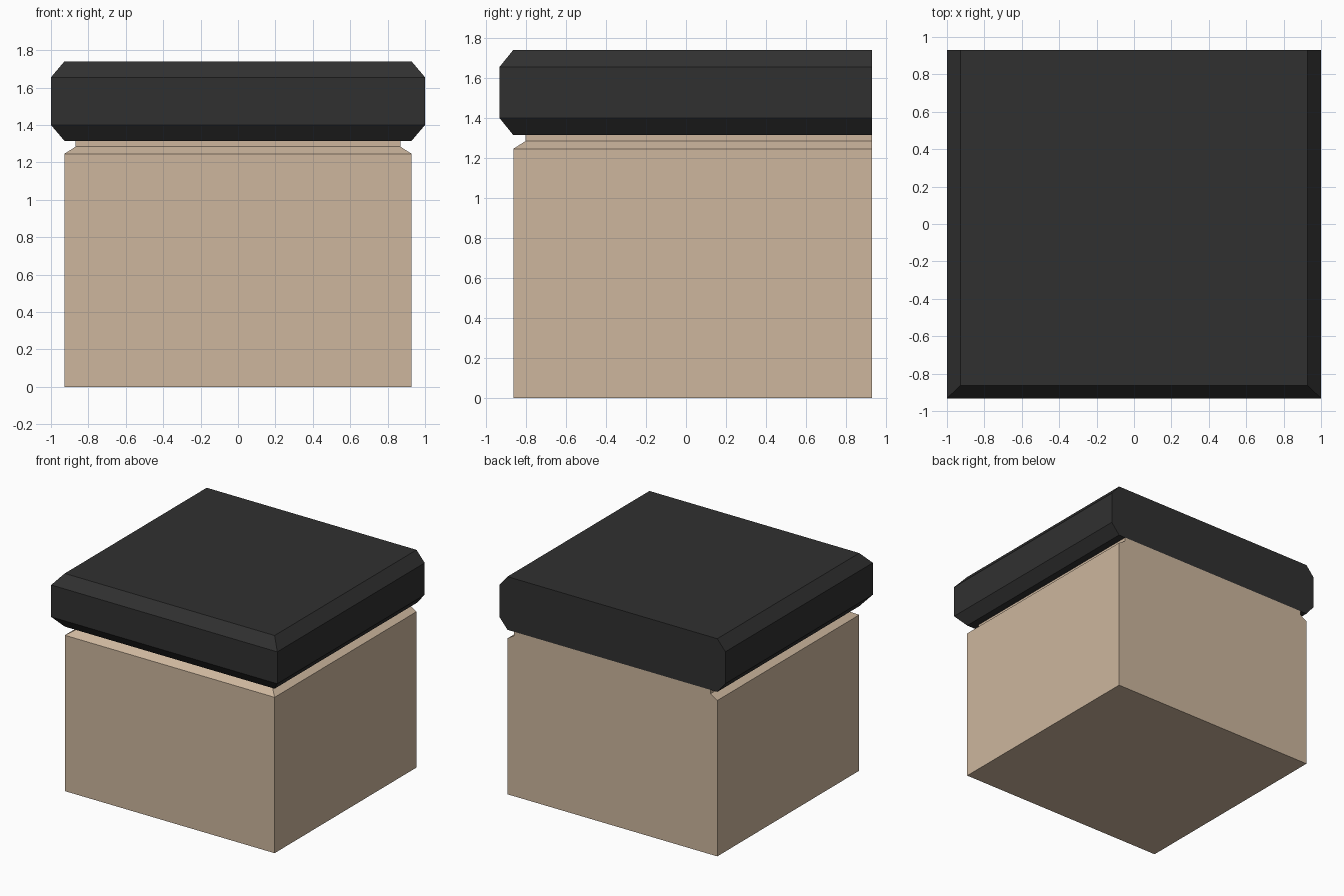
import bpy, bmesh

if "Cube" in bpy.data.objects:
    bpy.data.objects.remove(bpy.data.objects["Cube"])

BACK = 0.93  # flat back plane shared by every part


def material(name, rgb):
    m = bpy.data.materials.new(name)
    m.diffuse_color = (*rgb, 1)
    m.use_nodes = True
    m.node_tree.nodes["Principled BSDF"].inputs["Base Color"].default_value = m.diffuse_color
    return m


def stacked_box(name, profile, mat, cap_top=True):
    """Loft rectangles (half width, front y, z) with a flush, flat back."""
    bm = bmesh.new()
    rings = [[bm.verts.new(p) for p in ((-w, f, z), (w, f, z), (w, BACK, z), (-w, BACK, z))]
             for w, f, z in profile]
    for a, b in zip(rings, rings[1:]):
        for i in range(4):
            j = (i + 1) % 4
            bm.faces.new((a[i], a[j], b[j], b[i]))
    bm.faces.new(rings[0][::-1])
    if cap_top:
        bm.faces.new(rings[-1])
    bm.normal_update()
    mesh = bpy.data.meshes.new(name)
    bm.to_mesh(mesh)
    bm.free()
    mesh.materials.append(mat)
    ob = bpy.data.objects.new(name, mesh)
    bpy.context.collection.objects.link(ob)
    return ob


wood = material("light_wood", (0.61, 0.47, 0.34))
stone = material("black_stone", (0.03, 0.03, 0.03))

# Cabinet body with bevelled shoulder and recessed neck
stacked_box("cabinet_body", [(0.928, -0.863, 0), (0.928, -0.863, 1.246),
                             (0.868, -0.803, 1.284), (0.868, -0.803, 1.315)], wood, cap_top=False)

# Worktop slab, bevelled on front and both sides
stacked_box("worktop", [(0.928, -0.863, 1.315), (1.0, -0.932, 1.4),
                        (1.0, -0.932, 1.655), (0.928, -0.863, 1.74)], stone)
